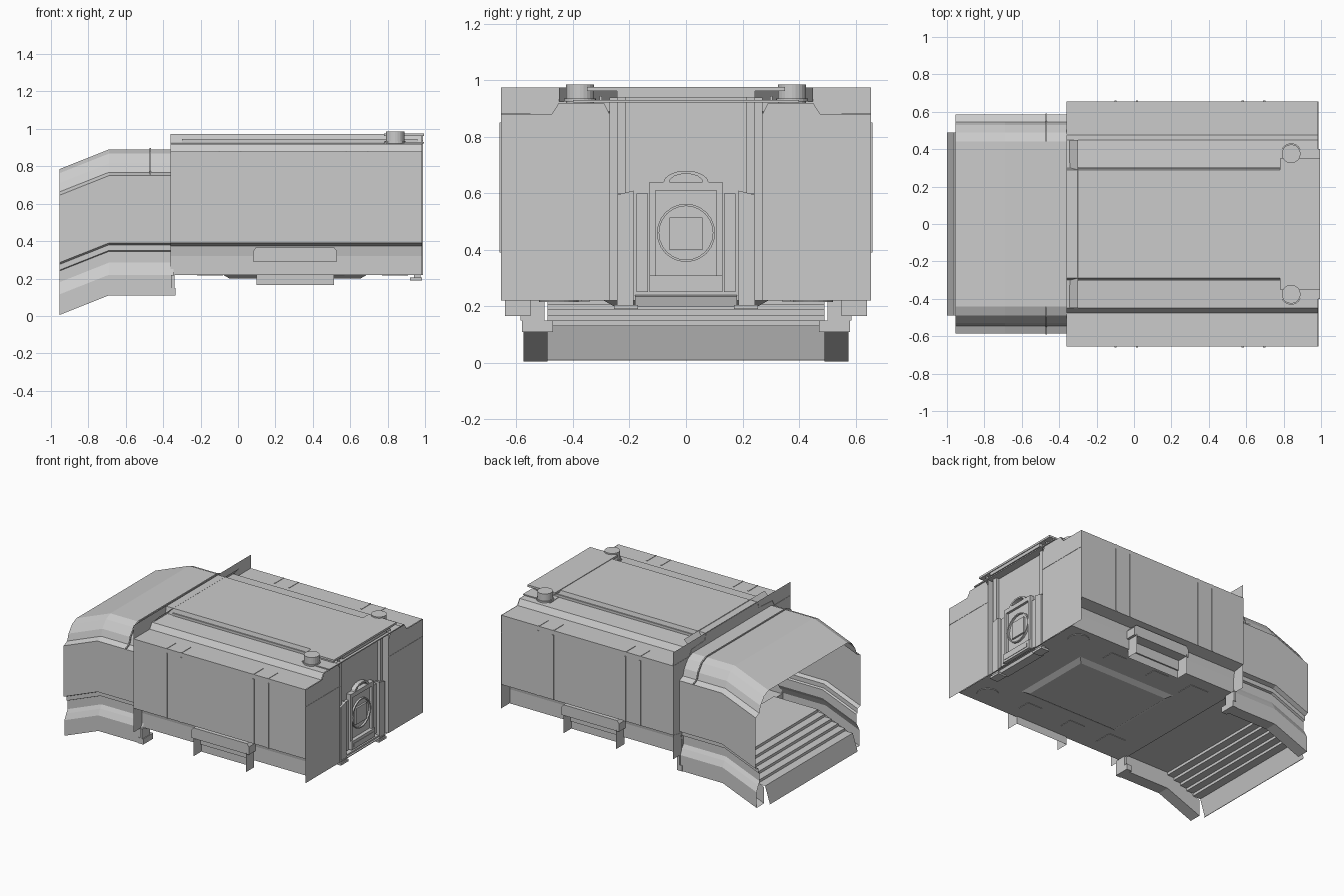
import bpy, bmesh, math
from mathutils import Matrix

if "Cube" in bpy.data.objects:
    bpy.data.objects.remove(bpy.data.objects["Cube"])


def finish(name, bm):
    bmesh.ops.recalc_face_normals(bm, faces=bm.faces[:])
    me = bpy.data.meshes.new(name)
    bm.to_mesh(me)
    bm.free()
    ob = bpy.data.objects.new(name, me)
    bpy.context.collection.objects.link(ob)
    return ob


def poly(name, pts):
    bm = bmesh.new()
    bm.faces.new([bm.verts.new(p) for p in pts])
    return finish(name, bm)


def box(name, x0, x1, y0, y1, z0, z1):
    bm = bmesh.new()
    m = Matrix.Translation(((x0 + x1) / 2, (y0 + y1) / 2, (z0 + z1) / 2)) @ \
        Matrix.Diagonal((abs(x1 - x0), abs(y1 - y0), abs(z1 - z0), 1))
    bmesh.ops.create_cube(bm, size=1, matrix=m)
    return finish(name, bm)


def loft(name, rows):
    """Skin consecutive rows of points into strips of quads."""
    bm = bmesh.new()
    rows = [[bm.verts.new(p) for p in r] for r in rows]
    for a, b in zip(rows, rows[1:]):
        for i in range(len(a) - 1):
            bm.faces.new((a[i], a[i + 1], b[i + 1], b[i]))
    return finish(name, bm)


def both(half):
    """Mirror a half section (y, z) running from the middle outward."""
    return [(-y, z) for y, z in reversed(half)] + list(half)


def cyl(name, x, y, z0, z1, r, caps=True, n=24):
    bm = bmesh.new()
    bmesh.ops.create_cone(bm, cap_ends=caps, segments=n, radius1=r, radius2=r, depth=z1 - z0,
                          matrix=Matrix.Translation((x, y, (z0 + z1) / 2)))
    return finish(name, bm)


# Main hall shell: raised roof, shelves, walls, undercut and floor
hall_half = [(.29, .972), (.30, .928), (.45, .92), (.475, .88), (.655, .88), (.655, .39),
             (.57, .375), (.56, .32), (.56, .22)]
hall = both(hall_half)
hall = hall + [hall[0]]
loft("hall_shell", [[(x, y, z) for y, z in hall] for x in (-.36, .985)])

# Sunken floor tray under the hall
loft("floor_tray", [[(x, y, .22 - d) for x, y in
                     ((-.08 + e, -.29 + e), (.69 - e, -.29 + e), (.69 - e, .29 - e), (-.08 + e, .29 - e), (-.08 + e, -.29 + e))]
                    for e, d in ((0, 0), (.035, .02))])
poly("floor_tray_base", [(-.045, -.255, .2), (.655, -.255, .2), (.655, .255, .2), (-.045, .255, .2)])

# Tunnel shell with kinked nose
tun_half = [(.44, .89), (.49, .868), (.53, .815), (.545, .768), (.585, .75), (.585, .39),
            (.555, .38), (.555, .35), (.54, .345), (.54, .285), (.555, .26), (.575, .22),
            (.575, .11), (.49, .11), (.49, .225)]
stations = ((-.955, -.105), (-.69, 0), (-.345, 0))
loft("tunnel_shell", [[(x, y, z + d) for y, z in both(tun_half)] for x, d in stations])

# Rib across the tunnel
loft("tunnel_rib", [[(x, y * k, z + (k - 1) * .6) for y, z in both(tun_half[:5])]
                    for x, k in ((-.472, 1), (-.472, 1.012), (-.464, 1.012), (-.464, 1))])

# Tunnel floor and five steps going down to the mouth
stair = [(-.345, .225), (-.69, .225)]
for i in range(5):
    x, z = -.69 - .053 * i, .225 - .019 * (i + 1)
    stair += [(x, z), (x - .053, z)]
loft("stairs", [[(x, y, z) for x, z in stair] for y in (-.49, .49)])

# Boarding ramp at the mouth
loft("ramp_plate", [[(x, y, z) for x, z in ((-.955, .13), (-.962, .13), (-1, .01), (-.994, .008))]
                    for y in (-.49, .49)])

# Bulkhead between tunnel and hall, with the tunnel opening cut out
opening = [(y, z) for y, z in both(tun_half[:12])]
ring = [(-.655, .22), (-.655, .975), (.655, .975), (.655, .22)] + opening[::-1]
poly("bulkhead", [(-.358, y, z) for y, z in ring])

# Sloped front of the raised roof
poly("roof_front_slope", [(-.345, -.45, .925), (-.345, .45, .925), (-.30, .45, .975), (-.30, -.45, .975)]).hide_render = False

for s in (-1, 1):
    side = "left" if s < 0 else "right"
    # Closed end of the skirt with a stepped foot
    box("skirt_foot_" + side, -.375, -.335, s * .47, s * .58, .11, .15)
    box("skirt_bracket_" + side, -.358, -.34, s * .5, s * .585, .15, .22)

    # End wall panels and reveal of the door recess
    end = [(.27, .22), (.655, .22), (.655, .88), (.475, .88), (.45, .92), (.29, .92), (.27, .88)]
    poly("end_panel_" + side, [(.988, s * y, z) for y, z in end])
    box("end_panel_band_" + side, .986, .990, s * .27, s * .655, .757, .760)
    poly("recess_side_" + side, [(.94, s * .27, .22), (.988, s * .27, .22), (.988, s * .27, .94), (.94, s * .27, .94)])

    # Door pillars: base post with sloped head, slim upper post and foot
    post = [(.185, .19), (.245, .19), (.245, .595), (.185, .61)]
    bm = bmesh.new()
    f = bm.faces.new([bm.verts.new((.942, s * y, z)) for y, z in post])
    g = bmesh.ops.extrude_face_region(bm, geom=[f])["geom"]
    bmesh.ops.translate(bm, vec=(.035, 0, 0), verts=[v for v in g if isinstance(v, bmesh.types.BMVert)])
    finish("door_pillar_" + side, bm)
    box("upper_post_" + side, .942, .965, s * .215, s * .245, .6, .94)
    box("inner_jamb_" + side, .94, .96, s * .135, s * .175, .25, .6)
    box("pillar_foot_" + side, .92, .985, s * .17, s * .255, .19, .205)

    # Roof vents and matching floor discs
    cyl("roof_vent_" + side, .84, s * .375, .92, .985, .05)
    cyl("roof_vent_lip_" + side, .84, s * .375, .925, .935, .056)
    cyl("floor_disc_" + side, .84, s * .45, .216, .221, .07)
    for x in (.1, .45):
        box("floor_hatch_" + side, x, x + .12, s * .37, s * .46, .217, .221)
    box("floor_hatch_wide_" + side, -.22, -.08, s * .34, s * .47, .217, .221)

    # Paired wall ribs with shelf outlines
    for x in (-.105, .01, .575, .69):
        box("wall_rib_" + side, x, x + .012, s * .65, s * .66, .39, .85)
        box("shelf_rib_" + side, x, x + .008, s * .55, s * .655, .878, .883)

    # Side bay: hood, back plate and two end flaps
    hood = [(.08, .29), (.53, .29), (.53, .345), (.515, .365), (.095, .365), (.08, .345)]
    bm = bmesh.new()
    bm.faces.new([bm.verts.new((x, s * .56, z)) for x, z in hood])
    g = bmesh.ops.extrude_face_region(bm, geom=bm.faces[:])["geom"]
    bmesh.ops.translate(bm, vec=(0, s * .075, 0), verts=[v for v in g if isinstance(v, bmesh.types.BMVert)])
    finish("bay_hood_" + side, bm)
    loft("bay_plates_" + side, [[(x, s * y, z) for x, y in ((.098, .64), (.098, .55), (.512, .55), (.512, .64))]
                                for z in (.165, .3)])

# Recess back wall, threshold and header
poly("recess_back", [(.94, -.27, .22), (.94, .27, .22), (.94, .27, .94), (.94, -.27, .94)])
loft("threshold", [[(x, y, z) for x, z in ((.94, .24), (.975, .235), (.965, .2), (.9, .2))] for y in (-.18, .18)])
box("header_beam", .95, .99, -.245, .245, .94, .965)
box("roof_cover", .78, .995, -.35, .35, .962, .976)
box("roof_cover_skirt", .78, .995, -.4, .4, .922, .93)
for s in (-1, 1):
    box("roof_rail", -.3, .96, s * .298, s * .306, .925, .945)

# Door: frame bars, arched head, round window and sill
for s in (-1, 1):
    box("door_frame_side", .94, .972, s * .108, s * .13, .25, .64)
box("door_frame_top", .94, .972, -.13, .13, .61, .64)
box("door_sill", .94, .982, -.13, .13, .25, .31)
box("door_sill_slot", .975, .985, -.11, .11, .265, .29)
box("door_leaf", .94, .955, -.108, .108, .31, .61)
box("door_window", .955, .968, -.058, .058, .4, .515)
arch = [(.08 * math.cos(math.pi * i / 8), .638 + .042 * math.sin(math.pi * i / 8)) for i in range(9)]
loft("door_arch", [[(x, y * k, .638 + (z - .638) * k) for y, z in arch]
                   for x, k in ((.94, 1), (.97, 1), (.97, .75), (.94, .75))])
circle = [(math.cos(math.tau * i / 24), math.sin(math.tau * i / 24)) for i in range(25)]
loft("door_ring", [[(x, a * r, .46 + b * r) for a, b in circle]
                   for x, r in ((.955, .103), (.968, .103), (.968, .095), (.955, .095))])
